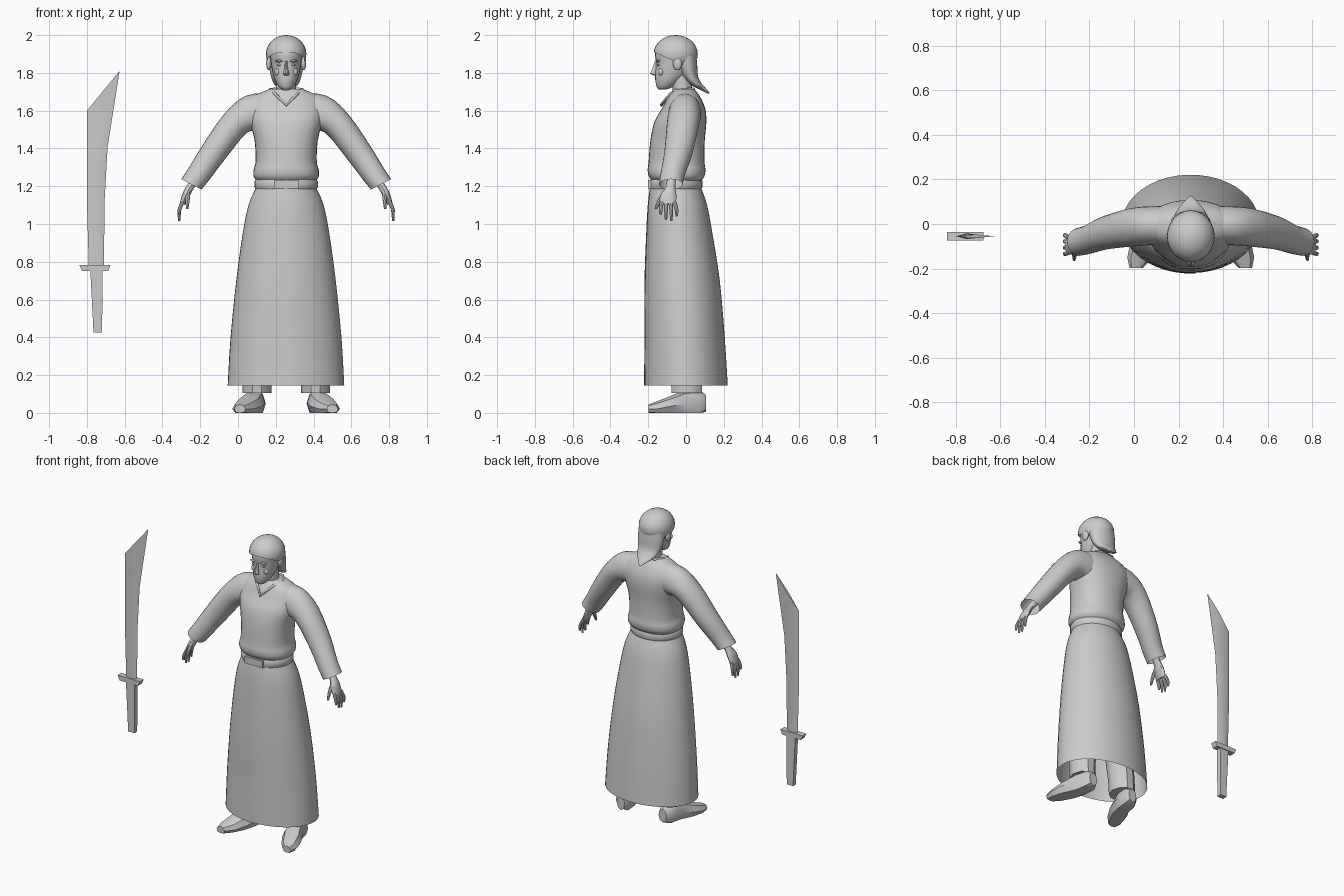
import bpy, bmesh, math
from mathutils import Vector

cube = bpy.data.objects.get("Cube")
if cube:
    bpy.data.objects.remove(cube)

CX = 0.255  # the figure's own centre line
made = []

grey = bpy.data.materials.new("plain_grey")
grey.use_nodes = True
COLOUR = (0.6, 0.6, 0.6, 1)
grey.diffuse_color = COLOUR
grey.node_tree.nodes["Principled BSDF"].inputs["Base Color"].default_value = COLOUR


def keep(name, bm):
    bmesh.ops.recalc_face_normals(bm, faces=bm.faces)
    mesh = bpy.data.meshes.new(name)
    bm.to_mesh(mesh)
    bm.free()
    mesh.materials.append(grey)
    obj = bpy.data.objects.new(name, mesh)
    bpy.context.collection.objects.link(obj)
    made.append(obj)
    return obj


def flat(x, y, z, rx, ry, tilt=0):
    """Level ring, optionally tilted about the y axis."""
    t = math.radians(tilt)
    return Vector((x, y, z)), Vector((math.cos(t), 0, math.sin(t))) * rx, Vector((0, ry, 0))


def upright(x, y, z, rx, rz):
    """Ring that faces along y."""
    return Vector((x, y, z)), Vector((rx, 0, 0)), Vector((0, 0, rz))


def spline(rings, steps):
    """Pass a smooth curve through the rings."""
    out = []
    for i in range(len(rings) - 1):
        a, b, c, d = (rings[min(max(i + k, 0), len(rings) - 1)] for k in (-1, 0, 1, 2))
        for s in range(steps):
            t = s / steps
            out.append([q + (r - p) * t / 2 + (p * 2 - q * 5 + r * 4 - w) * t * t / 2
                        + (q * 3 - p - r * 3 + w) * t ** 3 / 2
                        for p, q, r, w in zip(a, b, c, d)])
    return out + [rings[-1]]


def loft(name, rings, n=24, steps=3, side=1, cx=CX, caps=(True, True), power=1.0, lap=0):
    """Skin a row of rings; lap leaves a wrapped seam at the front."""
    bm = bmesh.new()
    rows = []
    for centre, u, v in spline(rings, steps):
        row = []
        for i in range(n):
            a = math.tau * i / n
            if lap:
                a = math.radians(-97) + math.tau * 1.03 * i / (n - 1)
            c, s = math.cos(a), math.sin(a)
            k = 1 + lap * i / n
            p = centre + u * k * math.copysign(abs(c) ** power, c) + v * k * math.copysign(abs(s) ** power, s)
            row.append(bm.verts.new((cx + side * p.x, p.y, max(p.z, 0))))
        rows.append(row)
    for lo, hi in zip(rows, rows[1:]):
        for i in range(n - 1 if lap else n):
            j = (i + 1) % n
            bm.faces.new((lo[i], lo[j], hi[j], hi[i]))
    for cap, row in zip(caps, (rows[0], rows[-1])):
        if cap:
            bm.faces.new(row)
    return keep(name, bm)


def ball(name, x, y, z, rx, ry, rz, cut=None):
    """Ellipsoid, optionally keeping only what is above a plane."""
    bm = bmesh.new()
    bmesh.ops.create_uvsphere(bm, u_segments=24, v_segments=16, radius=1)
    for v in bm.verts:
        v.co = (CX + x + v.co.x * rx, y + v.co.y * ry, z + v.co.z * rz)
    if cut:
        bmesh.ops.bisect_plane(bm, geom=bm.verts[:] + bm.edges[:] + bm.faces[:],
                               plane_co=cut[0], plane_no=cut[1], clear_inner=True)
    return keep(name, bm)


def box(name, x, y, z, sx, sy, sz):
    bm = bmesh.new()
    bmesh.ops.create_cube(bm, size=1)
    for v in bm.verts:
        v.co = (x + v.co.x * sx, y + v.co.y * sy, z + v.co.z * sz)
    return keep(name, bm)


# Long wrapped skirt, open at the hem
loft("skirt", [flat(0, 0, .145, .307, .22), flat(0, -.007, .4, .292, .211),
               flat(0, -.02, .7, .262, .198), flat(0, -.035, .95, .228, .174),
               flat(0, -.045, 1.1, .198, .156), flat(0, -.055, 1.19, .16, .135)],
     n=44, caps=(False, False), lap=.012)

# Belt with its overlapping front panel
loft("belt", [flat(0, -.055, 1.185, .162, .137), flat(0, -.055, 1.195, .168, .142),
              flat(0, -.055, 1.225, .168, .142), flat(0, -.055, 1.235, .162, .137)], n=28, steps=1)
box("belt_overlap", CX, -.192, 1.21, .13, .016, .046)

# Tunic body
loft("tunic", [flat(0, -.05, 1.225, .152, .125), flat(0, -.05, 1.25, .172, .146),
               flat(0, -.05, 1.285, .173, .153), flat(0, -.05, 1.33, .162, .148),
               flat(0, -.045, 1.44, .167, .144), flat(0, -.03, 1.54, .192, .138),
               flat(0, -.013, 1.61, .202, .115), flat(0, -.01, 1.665, .18, .09),
               flat(0, -.01, 1.695, .135, .07), flat(0, -.01, 1.715, .085, .055)],
     n=32, power=.88)

# V-shaped collar band
curve = bpy.data.curves.new("collar", "CURVE")
curve.dimensions = "3D"
curve.bevel_depth = .008
curve.bevel_resolution = 2
line = curve.splines.new("POLY")
path = [(0, -.13, 1.63), (.06, -.083, 1.69), (.085, -.01, 1.713), (.05, .04, 1.715),
        (-.05, .04, 1.715), (-.085, -.01, 1.713), (-.06, -.083, 1.69)]
line.points.add(len(path) - 1)
for point, (x, y, z) in zip(line.points, path):
    point.co = (CX + x, y, z, 1)
line.use_cyclic_u = True
curve.materials.append(grey)
bpy.context.collection.objects.link(bpy.data.objects.new("collar", curve))

# Neck and head
loft("neck", [flat(0, -.015, 1.66, .055, .05), flat(0, -.03, 1.82, .05, .055)], steps=1)
loft("head", [flat(0, -.125, 1.712, .018, .018), flat(0, -.113, 1.725, .038, .042),
              flat(0, -.09, 1.765, .06, .073), flat(0, -.068, 1.81, .073, .094),
              flat(0, -.06, 1.86, .081, .1), flat(0, -.058, 1.91, .085, .105),
              flat(0, -.055, 1.96, .06, .075)])
loft("nose", [flat(0, -.16, 1.787, .012, .012), flat(0, -.171, 1.797, .016, .018),
              flat(0, -.164, 1.825, .009, .014), flat(0, -.157, 1.862, .007, .008)], n=10)
ball("upper_lip", 0, -.151, 1.767, .022, .012, .006)
ball("lower_lip", 0, -.148, 1.757, .018, .012, .006)
ball("chin", 0, -.132, 1.728, .022, .016, .014)

# Hair cap swept back into a pointed tail
ball("hair_cap", 0, -.055, 1.9, .107, .117, .1, ((0, -.17, 1.91), (0, .45, 1)))
loft("hair_tail", [flat(0, -.005, 1.89, .09, .06), flat(0, .008, 1.83, .089, .052),
                   flat(0, .022, 1.78, .08, .042), flat(0, .052, 1.74, .064, .033),
                   flat(0, .09, 1.713, .036, .02), flat(0, .122, 1.69, .006, .005)])

for side, word in ((1, "left"), (-1, "right")):
    # Face details
    ball(word + "_ear", side * .092, -.045, 1.85, .014, .024, .036)
    ball(word + "_eye", side * .034, -.146, 1.842, .015, .008, .006)
    ball(word + "_brow", side * .035, -.148, 1.863, .025, .012, .007)
    ball(word + "_cheek", side * .04, -.131, 1.805, .022, .015, .022)

    # Sleeve, open at the cuff
    loft(word + "_sleeve", [flat(.07, -.005, 1.59, .105, .085, 85), flat(.165, -.007, 1.583, .108, .087, 62),
                            flat(.265, -.015, 1.535, .079, .086, 38), flat(.385, -.04, 1.378, .07, .075, 37),
                            flat(.462, -.07, 1.265, .063, .065, 33), flat(.502, -.08, 1.21, .06, .063, 27)],
         side=side, caps=(True, False))

    # Hand with four fingers and a thumb
    loft(word + "_palm", [flat(.45, -.07, 1.28, .024, .028, 30), flat(.505, -.082, 1.2, .02, .025, 30),
                          flat(.53, -.093, 1.155, .02, .042, 20), flat(.55, -.095, 1.105, .014, .042, 15)],
         n=12, side=side)
    for i, tip in enumerate((1.05, 1.02, 1.015, 1.04)):
        y = -.128 + i * .022
        spread = y - .006 + i * .006
        loft(f"{word}_finger_{i + 1}", [flat(.547, y, 1.12, .011, .011), flat(.565, spread, 1.075, .01, .01),
                                        flat(.566, spread, tip, .006, .006)], n=8, steps=2, side=side)
    loft(word + "_thumb", [flat(.52, -.105, 1.17, .013, .016), flat(.522, -.14, 1.125, .011, .013),
                           flat(.524, -.16, 1.08, .006, .007)], n=8, steps=2, side=side)

    # Trouser leg and faceted shoe
    loft(word + "_trouser", [flat(.155, .005, .105, .076, .085), flat(.155, .0, .2, .078, .086),
                             flat(.1, -.03, .85, .09, .1)], n=10, steps=1, side=side)
    loft(word + "_shoe", [upright(.155, .105, .05, .03, .045), upright(.16, .075, .05, .052, .07),
                          upright(.17, 0, .05, .058, .075), upright(.2, -.08, .035, .07, .055),
                          upright(.228, -.15, .022, .057, .04), upright(.245, -.198, .02, .03, .025)],
         n=8, steps=1, side=side)

# Standing sword with a diamond-section blade
SX, SY = -.75, -.055
loft("sword_blade", [flat(0, SY, .775, .04, .012), flat(-.003, SY, 1.127, .047, .012),
                     flat(.005, SY, 1.4, .055, .012, 7), flat(.0365, SY, 1.705, .136, .008, 50.5)],
     n=4, steps=1, cx=SX)
bm = bmesh.new()
guard = [bm.verts.new((SX + x, SY - .02, z))
         for x, z in ((-.09, .783), (.075, .783), (.062, .752), (-.076, .752))]
face = bm.faces.new(guard)
side_geom = bmesh.ops.extrude_face_region(bm, geom=[face])["geom"]
bmesh.ops.translate(bm, vec=(0, .04, 0), verts=[g for g in side_geom if isinstance(g, bmesh.types.BMVert)])
keep("sword_guard", bm)
grip = box("sword_grip", SX, SY, .59, .064, .03, .33)
for v in grip.data.vertices:
    if v.co.z < .5:
        v.co.x = SX + .008 + (v.co.x - SX) * .72

# Smooth cloth and skin, crisp edges on shoes and sword
bpy.ops.object.select_all(action="DESELECT")
for obj in made:
    obj.select_set(True)
bpy.context.view_layer.objects.active = made[0]
bpy.ops.object.shade_smooth_by_angle(angle=math.radians(35))
